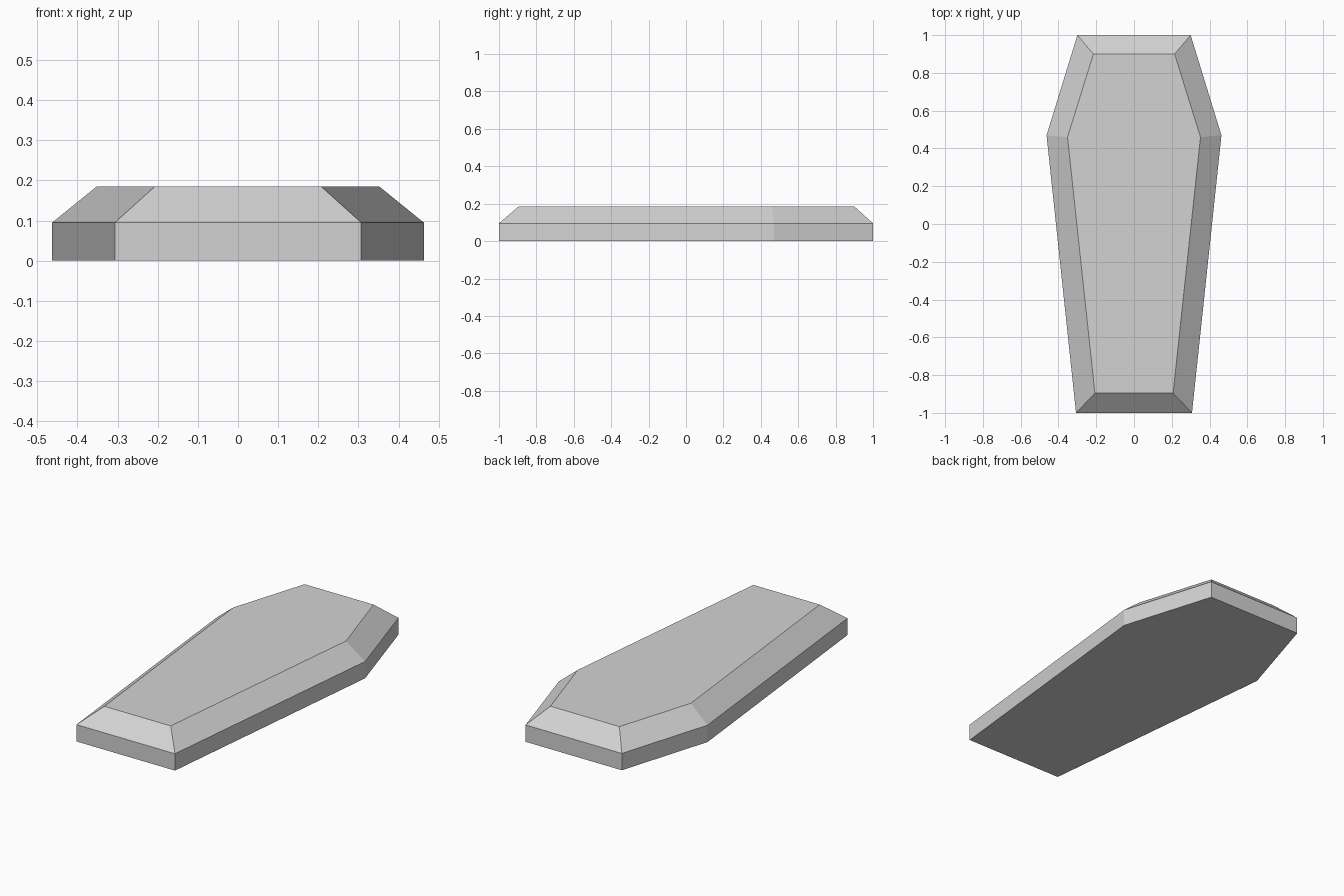
import bpy
import bmesh

cube = bpy.data.objects.get("Cube")
if cube:
    bpy.data.objects.remove(cube, do_unlink=True)

# Single flat grey
grey = bpy.data.materials.new("light_grey")
grey.use_nodes = True
colour = (0.65, 0.65, 0.65, 1)
grey.diffuse_color = colour
grey.node_tree.nodes["Principled BSDF"].inputs["Base Color"].default_value = colour

# Half outlines as (half width, y), foot to head
rim = [(0.307, -1.0), (0.463, 0.47), (0.30, 1.0)]
lid = [(0.207, -0.895), (0.352, 0.46), (0.215, 0.9)]


def ring(bm, half, z):
    """Mirror a half outline into a closed six-sided ring."""
    outline = half + [(-x, y) for x, y in reversed(half)]
    return [bm.verts.new((x, y, z)) for x, y in outline]


# Coffin: straight walls below, chamfered lid above
bm = bmesh.new()
rings = [ring(bm, rim, 0), ring(bm, rim, 0.095), ring(bm, lid, 0.185)]
for low, high in zip(rings, rings[1:]):
    for i in range(len(low)):
        j = (i + 1) % len(low)
        bm.faces.new((low[i], low[j], high[j], high[i]))
bm.faces.new(reversed(rings[0]))
bm.faces.new(rings[-1])
bmesh.ops.recalc_face_normals(bm, faces=bm.faces)

mesh = bpy.data.meshes.new("coffin")
bm.to_mesh(mesh)
bm.free()
mesh.materials.append(grey)
bpy.context.scene.collection.objects.link(bpy.data.objects.new("coffin", mesh))
